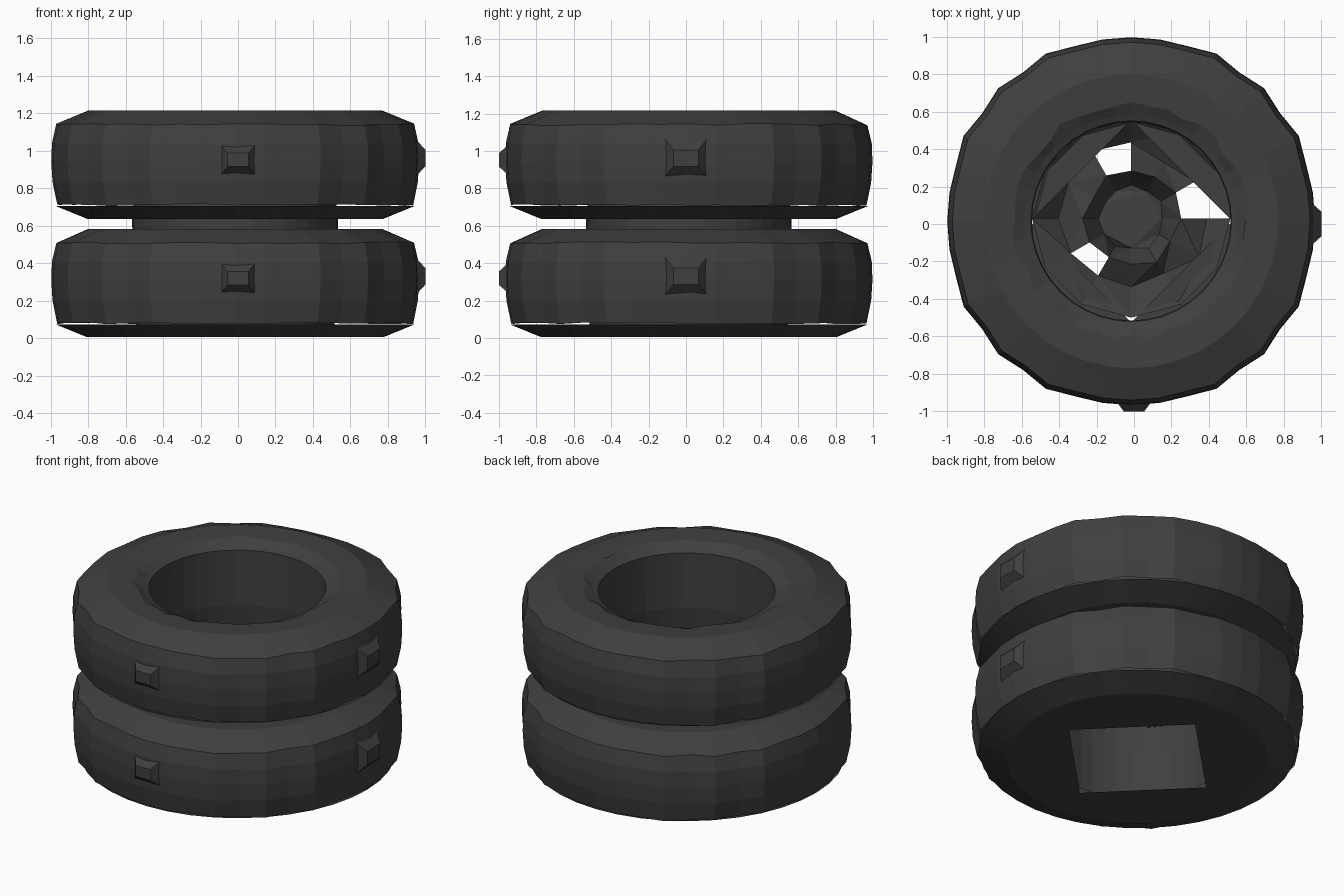
import bpy, bmesh, math, random

if "Cube" in bpy.data.objects:
    bpy.data.objects.remove(bpy.data.objects["Cube"])

random.seed(4)
N = 40
PITCH = 0.632
CX, CY = -0.015, 0.015

rubber = bpy.data.materials.new("dark_rubber")
rubber.diffuse_color = (0.05, 0.05, 0.05, 1)
rubber.use_nodes = True
rubber.node_tree.nodes["Principled BSDF"].inputs["Base Color"].default_value = rubber.diffuse_color


def finish(bm, name):
    mesh = bpy.data.meshes.new(name)
    bm.to_mesh(mesh)
    bm.free()
    mesh.materials.append(rubber)
    obj = bpy.data.objects.new(name, mesh)
    bpy.context.collection.objects.link(obj)
    return obj


def loft(name, profile, z0, radius_fn):
    """Join rings of (radius, z); radius_fn shapes each ring by angle."""
    bm = bmesh.new()
    rings = []
    for row, (r, z) in enumerate(profile):
        ring = []
        for i in range(N):
            a = 2 * math.pi * i / N
            rr, dz = radius_fn(row, i, a, r)
            ring.append(bm.verts.new((CX + rr * math.cos(a), CY + rr * math.sin(a), z0 + z + dz)))
        rings.append(ring)
    for a, b in zip(rings, rings[1:]):
        for i in range(N):
            j = (i + 1) % N
            bm.faces.new((a[i], a[j], b[j], b[i]))
    return finish(bm, name)


# Worn tread: alternating blocks near the diagonals, rough inner lip
def tread(row, i, a, r):
    diagonal = abs(math.sin(2 * a)) > 0.6
    wave = (0.022 if i % 2 else 0.0) if diagonal and row < 5 else 0
    lip = random.uniform(-0.02, 0.02) if row == 6 else 0
    dz = random.uniform(-0.006, 0.004) if row in (0, 4) else 0
    return r + wave + lip, dz


# Underside: round outside, diamond-shaped opening inside
def underside(row, i, a, r):
    if row == 2:
        return r / (abs(math.cos(a)) + abs(math.sin(a))), 0
    return r, 0


def plain(row, i, a, r):
    return r, 0


# Raised tread lug on the side of a tyre
def lug(name, angle, zmid, half_w, half_h):
    bm = bmesh.new()
    c, s = math.cos(angle), math.sin(angle)

    def quad(r, w, h):
        return [bm.verts.new((r * c - u * w * s, r * s + u * w * c, zmid + v * h))
                for u, v in ((-1, -1), (1, -1), (1, 1), (-1, 1))]
    base, tip = quad(0.94, half_w, half_h), quad(1.0, half_w * 0.55, half_h * 0.4)
    bm.faces.new(tip)
    for i in range(4):
        j = (i + 1) % 4
        bm.faces.new((base[i], base[j], tip[j], tip[i]))
    finish(bm, name)


tyre_profile = [(0.95, 0.08), (0.975, 0.2), (0.982, 0.31), (0.978, 0.41), (0.955, 0.51),
                (0.785, 0.583), (0.625, 0.575), (0.57, 0.545), (0.535, 0.53)]
plate_profile = [(0.957, 0.073), (0.79, 0.005), (0.54, 0.005)]

for k, level in enumerate(("lower", "upper")):
    z0 = k * PITCH
    loft(level + "_tyre", tyre_profile, z0, tread)
    loft(level + "_tyre_underside", plate_profile, z0, underside)
    lug(level + "_front_lug", -math.pi / 2, z0 + 0.32, 0.1, 0.09)
    lug(level + "_right_lug", 0, z0 + 0.33, 0.12, 0.11)

# Inner tube wall joining both tyres
loft("inner_wall", [(0.53, 0.03), (0.53, 0.35), (0.55, 0.6), (0.55, 0.64), (0.53, 0.8), (0.535, 1.162)],
     0, plain)

# Crumpled floor inside, with gaps and a sunken centre
bm = bmesh.new()
M = 12
rows = []
for r, z, jit in ((0.53, 0.65, 0.0), (0.38, 0.58, 0.06), (0.25, 0.62, 0.04), (0.17, 0.48, 0.02)):
    ring = []
    for i in range(M):
        a = 2 * math.pi * i / M
        rr = r + random.uniform(-jit, jit) * 0.7
        ring.append(bm.verts.new((CX + rr * math.cos(a), 0.03 + rr * math.sin(a),
                                  z + random.uniform(-jit, jit))))
    rows.append(ring)
gaps = {(1, 3), (0, 0), (1, 0), (1, 7)}
for k in range(3):
    for i in range(M):
        if (k, i) not in gaps:
            j = (i + 1) % M
            bm.faces.new((rows[k][i], rows[k][j], rows[k + 1][j], rows[k + 1][i]))
bm.faces.new(rows[-1])
bmesh.ops.triangulate(bm, faces=bm.faces[:])
finish(bm, "crumpled_floor")
